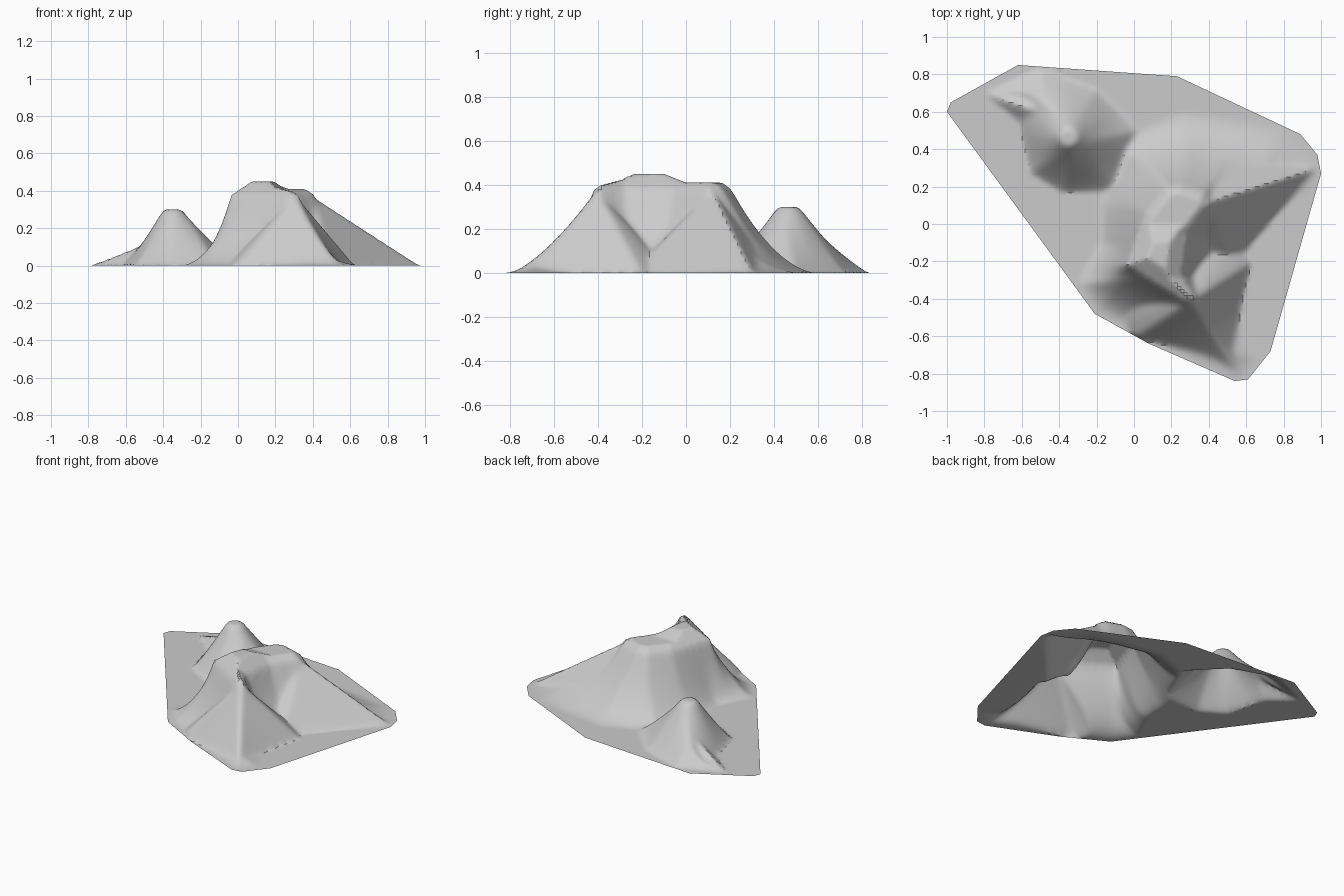
import bpy
import bmesh
from math import cos, sin, tau
from mathutils import Vector
from mathutils.geometry import intersect_point_line

if "Cube" in bpy.data.objects:
    bpy.data.objects.remove(bpy.data.objects["Cube"])


def along(point, start, end):
    """Position along a segment, from zero to one, and distance from it."""
    factor = intersect_point_line(point, start, end)[1]
    factor = min(max(factor, 0.0), 1.0)
    return factor, (start.lerp(end, factor) - point).length


def distance(point, ring):
    """Shortest distance from a point to the edges of a closed loop."""
    return min(along(point, start, ring[index - 1])[1] for index, start in enumerate(ring))


def inside(point, ring):
    """Even-odd test for a point within a closed loop."""
    result = False
    for index, start in enumerate(ring):
        end = ring[index - 1]
        if (start.y > point.y) != (end.y > point.y):
            crossing = start.x + (point.y - start.y) * (end.x - start.x) / (end.y - start.y)
            if point.x < crossing:
                result = not result
    return result


def loop(*points):
    return [Vector(point) for point in points]


def slope_height(point, foot, rim, top, curve):
    """Height of a hill that climbs from its foot line to its rim."""
    if not inside(point, foot):
        return 0.0
    if inside(point, rim):
        return top
    low = distance(point, foot)
    high = distance(point, rim)
    return top * (low / (low + high + 1e-6)) ** curve


def ridge_height(point, start, end, top, curve):
    """Height of a spur that sinks from its start to the ground at its end."""
    factor, away = along(point, start, end)
    return top * (1 - factor) ** curve - away


# Outer edge of the ground sheet, clockwise
outline = loop((-1, .6), (-.98, .65), (-.62, .85), (.23, .79), (.89, .48), (.98, .37),
               (1, .27), (.73, -.68), (.61, -.83), (.54, -.84), (.08, -.64), (-.21, -.48))

# Large hill with a flat-topped plateau
large_top = .375
large_foot = loop((-.31, -.32), (-.18, -.1), (-.19, .1), (-.1, .45), (.25, .6), (.8, .52),
                  (.99, .34), (.98, .2), (.72, .06), (.58, -.1), (.5, -.28), (.51, -.45),
                  (.68, -.72), (.55, -.84), (.15, -.64), (-.2, -.47))
large_rim = loop((-.04, -.22), (.06, .06), (.17, .2), (.25, .21), (.38, .17), (.41, .1),
                 (.29, -.06), (.26, -.28), (.33, -.4), (.28, -.42))

# Small round hill
small_top = .3
small_foot = loop((-.09, .18), (-.38, .17), (-.55, .27), (-.64, .64), (-.8, .7),
                  (-.5, .83), (-.2, .72), (.02, .5))
peak = Vector((-.35, .465))
small_rim = [peak + Vector((cos(tau * i / 12), sin(tau * i / 12))) * .05 for i in range(12)]

# Spurs: start, end, height at the start, concavity
ridges = [(*loop((.4, .12), (.98, .3)), large_top, 1),
          (*loop((.31, -.41), (.58, -.83)), large_top, 1.5),
          (*loop((-.5, .6), (-.8, .7)), .12, 1)]


def land_height(point):
    heights = [ridge_height(point, *ridge) for ridge in ridges]
    heights.append(slope_height(point, small_foot, small_rim, small_top, 1.1))
    heights.append(slope_height(point, large_foot, large_rim, large_top, 1.8))
    height = max(heights)
    # The plateau rises from its rim to a front summit and a lower rear terrace
    if inside(point, large_rim):
        rear = min(max(point.y * 10 + 1, 0), 1)
        height = large_top + min(distance(point, large_rim) * .8, .075 - .04 * rear)
    return max(height, 0)


# Ground sheet trimmed to its outline
mesh = bpy.data.meshes.new("hills")
bm = bmesh.new()
bmesh.ops.create_grid(bm, x_segments=120, y_segments=120, size=1)
for index, start in enumerate(outline):
    edge = start - outline[index - 1]
    bmesh.ops.bisect_plane(bm, geom=bm.verts[:] + bm.edges[:] + bm.faces[:],
                           plane_co=start.to_3d(), plane_no=(-edge.y, edge.x, 0),
                           clear_outer=True)

# Raise both hills, keeping the rim of the sheet on the ground
for vert in bm.verts:
    if not vert.is_boundary:
        vert.co.z = land_height(vert.co.to_2d())

# Soften the slopes below the plateau
slopes = [v for v in bm.verts if 0 < v.co.z < large_top and not v.is_boundary]
for step in range(2):
    bmesh.ops.smooth_vert(bm, verts=slopes, factor=.5, use_axis_z=True)
bm.to_mesh(mesh)
bm.free()

# One plain grey for the whole landform
grey = bpy.data.materials.new("stone grey")
grey.use_nodes = True
grey.diffuse_color = (.6, .6, .6, 1)
grey.node_tree.nodes["Principled BSDF"].inputs["Base Color"].default_value = grey.diffuse_color
mesh.materials.append(grey)

hills = bpy.data.objects.new("hills", mesh)
bpy.context.collection.objects.link(hills)
bpy.context.view_layer.objects.active = hills
hills.select_set(True)
bpy.ops.object.shade_smooth_by_angle(angle=.6)
